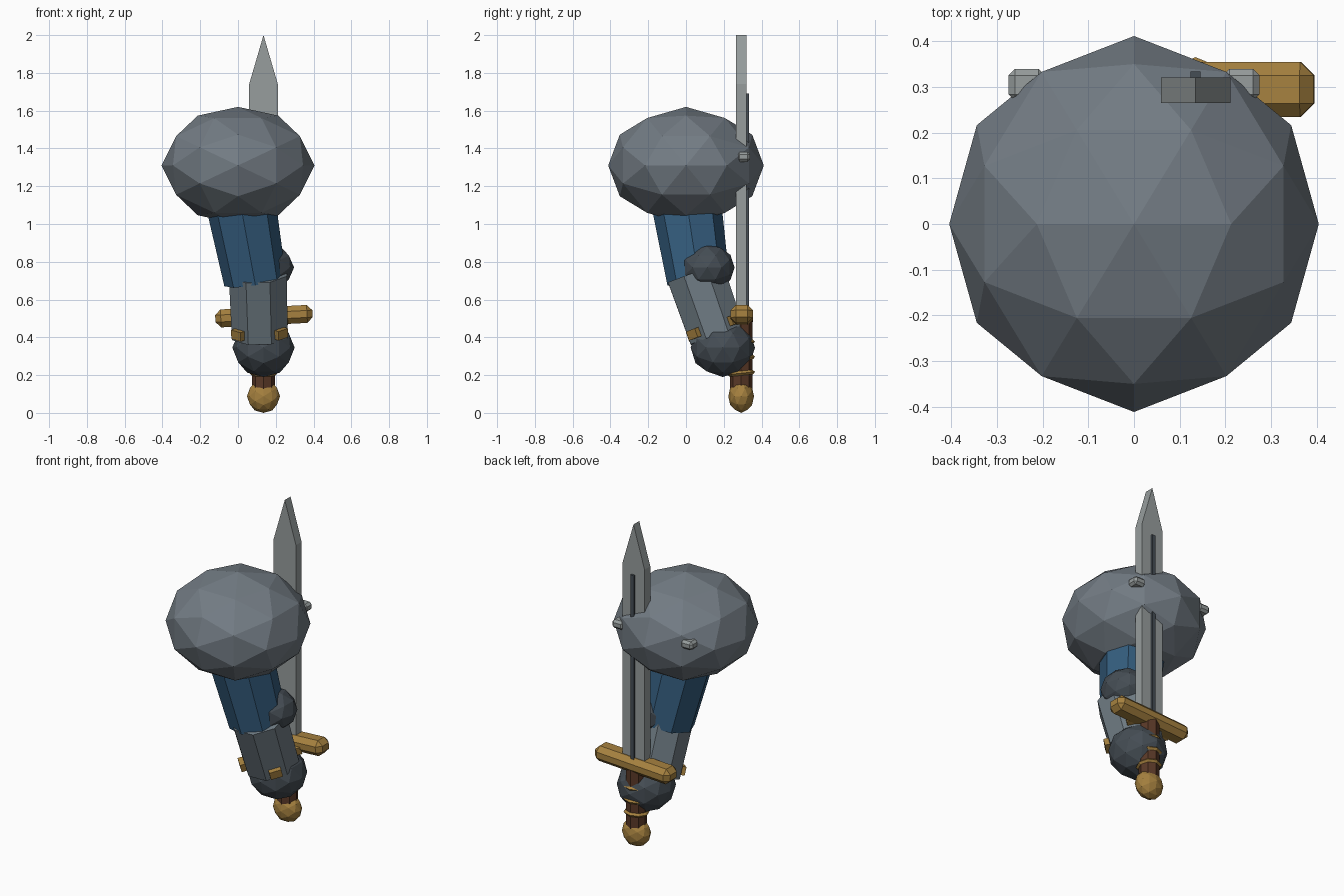
import bpy, bmesh, math
from mathutils import Vector, Matrix

if "Cube" in bpy.data.objects:
    bpy.data.objects.remove(bpy.data.objects["Cube"])


def material(name, rgb):
    m = bpy.data.materials.new(name)
    m.diffuse_color = (*rgb, 1)
    m.use_nodes = True
    m.node_tree.nodes["Principled BSDF"].inputs["Base Color"].default_value = m.diffuse_color
    return m


STEEL = material("steel", (0.16, 0.20, 0.23))
PLATE = material("plate", (0.17, 0.20, 0.23))
DARK = material("dark_leather", (0.06, 0.075, 0.09))
BLUE = material("blue_cloth", (0.035, 0.11, 0.21))
GOLD = material("brass", (0.38, 0.22, 0.05))
BROWN = material("grip_leather", (0.10, 0.04, 0.02))
BLADE = material("blade_steel", (0.31, 0.34, 0.34))


def finish(name, bm, mat):
    bmesh.ops.recalc_face_normals(bm, faces=bm.faces)
    me = bpy.data.meshes.new(name)
    bm.to_mesh(me)
    bm.free()
    me.materials.append(mat)
    ob = bpy.data.objects.new(name, me)
    bpy.context.collection.objects.link(ob)
    return ob


def faceted_ball(name, centre, radii, mat):
    """80-sided ball whose two-fold axes lie along x, y and z."""
    t = (1 + 5 ** 0.5) / 2
    base = []
    for a in (-1, 1):
        for b in (-t, t):
            base += [Vector((a, 0, b)), Vector((0, b, a)), Vector((b, a, 0))]
    pts = list(base)
    for i, p in enumerate(base):
        pts += [p + q for q in base[i + 1:] if abs((p - q).length - 2) < 0.01]
    bm = bmesh.new()
    for p in pts:
        n = p.normalized()
        bm.verts.new([c + r * k for c, r, k in zip(centre, radii, n)])
    bmesh.ops.convex_hull(bm, input=bm.verts)
    return finish(name, bm, mat)


def limb(name, a, b, r1, r2, mat, turn=0.0, sides=8):
    """Tapered prism running from a to b."""
    a, b = Vector(a), Vector(b)
    d = a - b
    rot = Vector((0, 0, 1)).rotation_difference(d).to_matrix().to_4x4()
    bm = bmesh.new()
    bmesh.ops.create_cone(bm, cap_ends=True, segments=sides, radius1=r2, radius2=r1,
                          depth=d.length,
                          matrix=Matrix.Translation((a + b) / 2) @ rot @ Matrix.Rotation(turn, 4, 'Z'))
    return finish(name, bm, mat)


def box(name, centre, size, mat, bevel=0.0, rot=None):
    bm = bmesh.new()
    bmesh.ops.create_cube(bm, size=1, matrix=Matrix.Diagonal((*size, 1)))
    if bevel:
        bmesh.ops.bevel(bm, geom=bm.edges[:], offset=bevel, segments=1, affect='EDGES')
    bm.transform(Matrix.Translation(centre) @ (rot or Matrix.Identity(4)))
    return finish(name, bm, mat)


# Shoulder plate with two rear studs
faceted_ball("shoulder_plate", (0, 0, 1.31), (0.405, 0.412, 0.31), PLATE)
for s in (-1, 1):
    box("shoulder_stud", (0.235 * s, 0.305, 1.355), (0.08, 0.07, 0.052), BLADE, 0.014)

# Arm
limb("upper_arm", (-0.005, -0.015, 1.22), (0.09, 0.065, 0.70), 0.19, 0.165, BLUE)
faceted_ball("elbow_pad", (0.15, 0.112, 0.77), (0.147, 0.145, 0.127), DARK)
wrist, elbow = Vector((0.115, 0.165, 0.41)), Vector((0.105, 0.05, 0.74))
limb("forearm", elbow, wrist, 0.166, 0.16, STEEL, math.pi / 8)
faceted_ball("fist", (0.135, 0.195, 0.345), (0.165, 0.17, 0.155), DARK)

# Brass rivets around the wrist
tilt = Vector((0, 0, 1)).rotation_difference(elbow - wrist).to_matrix().to_4x4()
for i in range(4):
    rot = tilt @ Matrix.Rotation(math.pi / 4 + i * math.pi / 2, 4, 'Z')
    pos = wrist.lerp(elbow, 0.13) + rot @ Vector((0.155, 0, 0))
    box("wrist_rivet", pos, (0.045, 0.07, 0.05), GOLD, 0, rot)

# Sword hilt
SX, SY = 0.135, 0.292
faceted_ball("pommel", (SX, SY, 0.088), (0.088, 0.068, 0.088), GOLD)
limb("grip", (SX, SY, 0.50), (SX, SY, 0.12), 0.06, 0.06, BROWN)
for z in (0.21, 0.29, 0.37):
    bpy.ops.mesh.primitive_torus_add(major_segments=8, minor_segments=4, major_radius=0.062,
                                     minor_radius=0.012, location=(SX, SY, z),
                                     rotation=(0.1, 0, 0))
    bpy.context.object.name = "grip_ring"
    bpy.context.object.data.materials.append(GOLD)
box("crossguard", (SX + 0.002, SY + 0.003, 0.512), (0.515, 0.12, 0.095), GOLD, 0.029,
    Matrix.Rotation(-math.radians(3), 4, 'Y'))

# Blade: pointed outline extruded through its thickness
bm = bmesh.new()
outline = [(-0.076, 0.5), (0.076, 0.5), (0.076, 1.74), (0, 2.0), (-0.076, 1.74)]
face = bm.faces.new([bm.verts.new((SX + x, 0.265, z)) for x, z in outline])
ext = bmesh.ops.extrude_face_region(bm, geom=[face])
bmesh.ops.translate(bm, vec=(0, 0.056, 0),
                    verts=[v for v in ext["geom"] if isinstance(v, bmesh.types.BMVert)])
finish("blade", bm, BLADE)
box("blade_fuller", (SX, 0.325, 1.11), (0.022, 0.018, 1.16), DARK)
